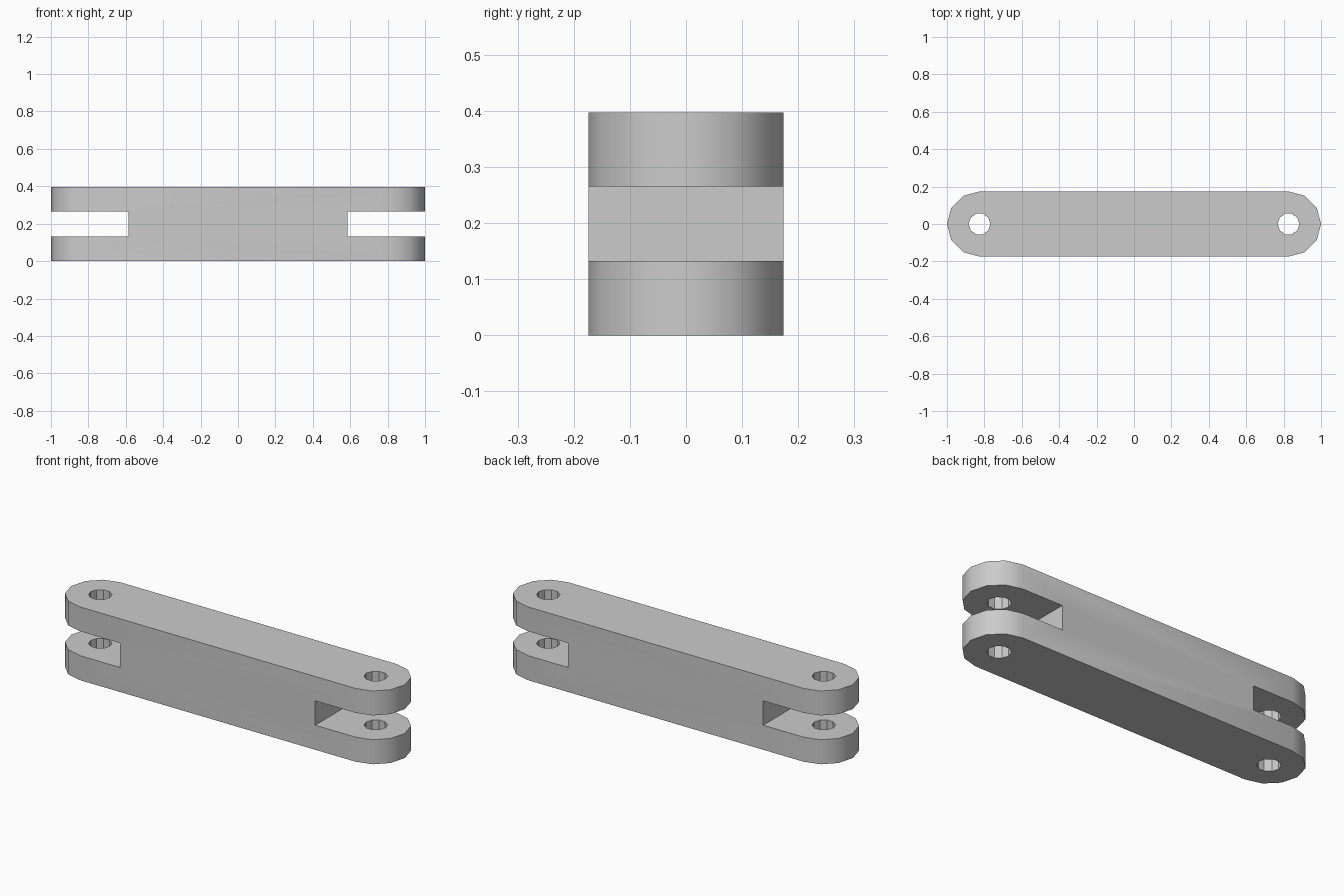
import bpy, bmesh
from math import radians, sin, cos, pi

cube = bpy.data.objects.get("Cube")
if cube:
    bpy.data.objects.remove(cube, do_unlink=True)

HEIGHT, RADIUS = 0.397, 0.174
PIN_X = 1 - RADIUS
SLOT_X, SLOT_LOW, SLOT_HIGH = 0.585, 0.133, 0.265

grey = bpy.data.materials.new("plain grey")
grey.use_nodes = True
grey.diffuse_color = (0.6, 0.6, 0.6, 1)
grey.node_tree.nodes["Principled BSDF"].inputs["Base Color"].default_value = grey.diffuse_color


def prism(name, outline, z0, z1):
    """Extrude a flat outline from z0 to z1."""
    bm = bmesh.new()
    base = bm.faces.new([bm.verts.new((x, y, z0)) for x, y in outline])
    top = bmesh.ops.extrude_face_region(bm, geom=[base])["geom"]
    bmesh.ops.translate(bm, vec=(0, 0, z1 - z0),
                        verts=[v for v in top if isinstance(v, bmesh.types.BMVert)])
    bmesh.ops.recalc_face_normals(bm, faces=bm.faces)
    mesh = bpy.data.meshes.new(name)
    bm.to_mesh(mesh)
    bm.free()
    mesh.materials.append(grey)
    obj = bpy.data.objects.new(name, mesh)
    bpy.context.collection.objects.link(obj)
    return obj


def arc(cx, radius, start, sweep, steps, count):
    angles = [start + sweep * i / steps for i in range(count)]
    return [(cx + radius * cos(a), radius * sin(a)) for a in angles]


# Link bar with rounded ends
link = prism("link_bar",
             arc(PIN_X, RADIUS, -pi / 2, pi, 6, 7) + arc(-PIN_X, RADIUS, pi / 2, pi, 6, 7),
             0, HEIGHT)

# Fork slots and pin holes at both ends
cutters = []
for side, s in (("left", 1), ("right", -1)):
    xs = sorted((s * SLOT_X, s * 1.2))
    slot = [(xs[0], -0.3), (xs[1], -0.3), (xs[1], 0.3), (xs[0], 0.3)]
    cutters.append(prism(side + "_slot_cutter", slot, SLOT_LOW, SLOT_HIGH))
    cutters.append(prism(side + "_hole_cutter",
                         arc(s * PIN_X, 0.058, 0, 2 * pi, 10, 10), -0.1, HEIGHT + 0.1))

bpy.ops.object.select_all(action="DESELECT")
bpy.context.view_layer.objects.active = link
link.select_set(True)
for cutter in cutters:
    cutter.hide_render = True
    mod = link.modifiers.new(cutter.name, "BOOLEAN")
    mod.operation = "DIFFERENCE"
    mod.solver = "EXACT"
    mod.object = cutter
    bpy.ops.object.modifier_apply(modifier=mod.name)
    bpy.data.objects.remove(cutter, do_unlink=True)

# Smooth round ends, crisp rims and faceted holes
bpy.ops.object.shade_smooth_by_angle(angle=radians(32))
